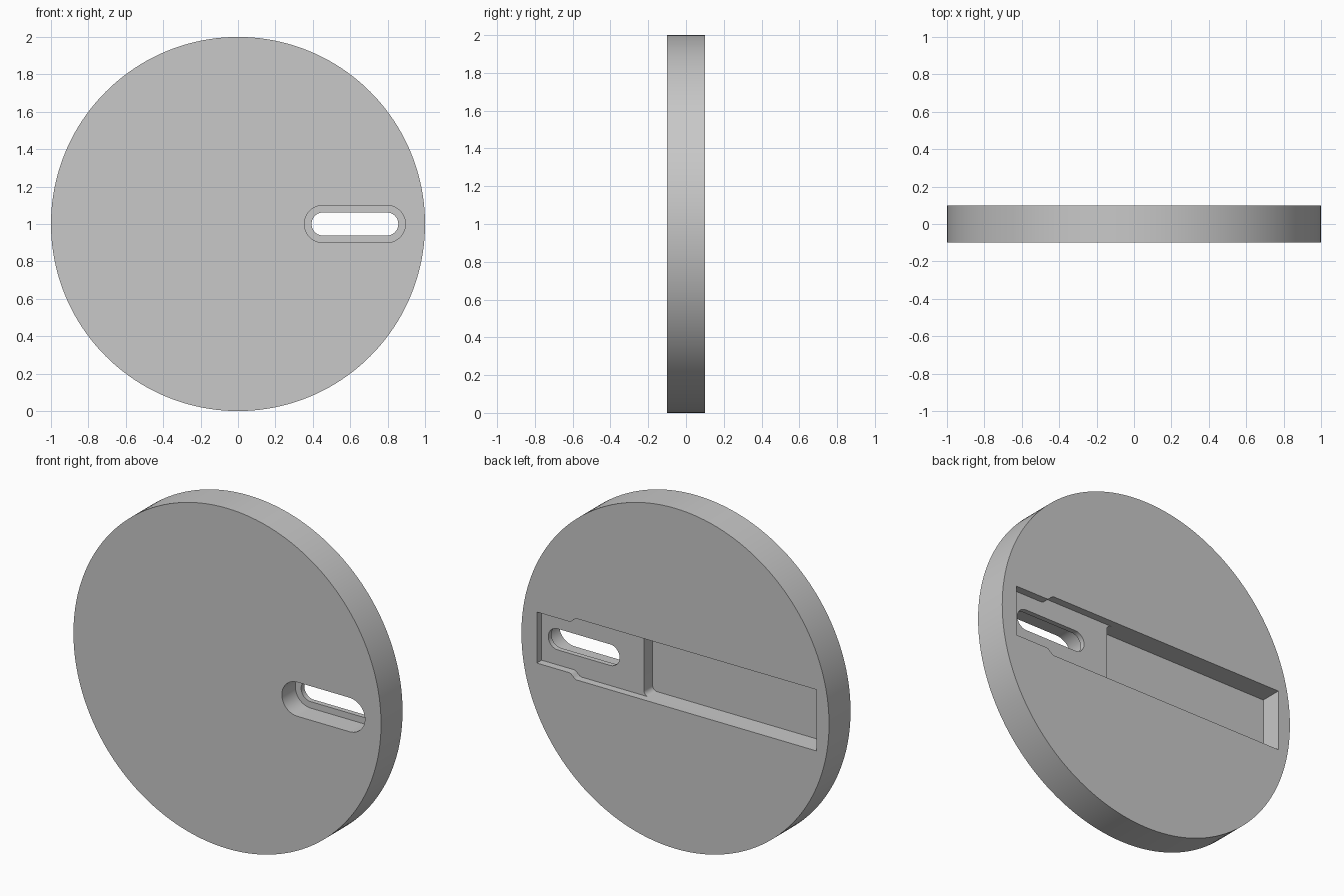
import bpy, bmesh, math

old = bpy.data.objects.get("Cube")
if old:
    bpy.data.objects.remove(old, do_unlink=True)

grey = bpy.data.materials.new("plain grey")
grey.use_nodes = True
colour = (0.58, 0.58, 0.58, 1)
grey.diffuse_color = colour
grey.node_tree.nodes["Principled BSDF"].inputs["Base Color"].default_value = colour

CENTRE_Z = 1.0


def prism(name, outline, y0, y1):
    """Extrude an outline of (x, height from centre) points from y0 to y1."""
    bm = bmesh.new()
    face = bm.faces.new([bm.verts.new((x, y0, CENTRE_Z + h)) for x, h in outline])
    grown = bmesh.ops.extrude_face_region(bm, geom=[face])["geom"]
    verts = [g for g in grown if isinstance(g, bmesh.types.BMVert)]
    bmesh.ops.translate(bm, verts=verts, vec=(0, y1 - y0, 0))
    bmesh.ops.recalc_face_normals(bm, faces=bm.faces)
    mesh = bpy.data.meshes.new(name)
    bm.to_mesh(mesh)
    bm.free()
    mesh.materials.append(grey)
    obj = bpy.data.objects.new(name, mesh)
    bpy.context.collection.objects.link(obj)
    return obj


def arc(cx, cz, r, start, end, steps):
    angles = [math.radians(start + (end - start) * i / steps) for i in range(steps + 1)]
    return [(cx + r * math.cos(a), cz + r * math.sin(a)) for a in angles]


def mirrored(upper):
    """Close an upper half outline with its reflection below the centre line."""
    return upper + [(x, -h) for x, h in reversed(upper)]


def stadium(x0, x1, r):
    return arc(x1, 0, r, -90, 90, 24) + arc(x0, 0, r, 90, 270, 24)


# Round plate
disc = prism("round_plate", arc(0, 0, 1, 0, 360, 160)[:-1], -0.1, 0.1)

# Long deep pocket in the back, rounded at its inner end
fillet = 0.03
deep = mirrored([(-0.92, 0.18)] + arc(0.235 - fillet, 0.18 - fillet, fillet, 90, 0, 8))

# Shallow pocket with a softly stepped, narrower end
step = []
for i in range(11):
    t = i / 10
    step.append((0.69 - 0.05 * t, 0.15 + 0.015 * (1 - math.cos(math.pi * t))))
shallow = mirrored([(0.9, 0.15)] + step + [(0.1, 0.18)])

cutters = [
    prism("deep_pocket", deep, -0.025, 0.2),
    prism("shallow_pocket", shallow, 0.055, 0.2),
    # Wide slot in the front, leaving a thin lip around the through slot
    prism("front_slot", stadium(0.455, 0.795, 0.1), -0.2, 0.025),
    prism("through_slot", stadium(0.455, 0.795, 0.062), -0.05, 0.15),
]

bpy.ops.object.select_all(action="DESELECT")
disc.select_set(True)
bpy.context.view_layer.objects.active = disc
for cutter in cutters:
    cutter.hide_render = True
    mod = disc.modifiers.new(cutter.name, "BOOLEAN")
    mod.operation = "DIFFERENCE"
    mod.solver = "EXACT"
    mod.object = cutter
    bpy.ops.object.modifier_apply(modifier=mod.name)
    bpy.data.objects.remove(cutter, do_unlink=True)

bpy.ops.object.shade_smooth_by_angle(angle=math.radians(30))
